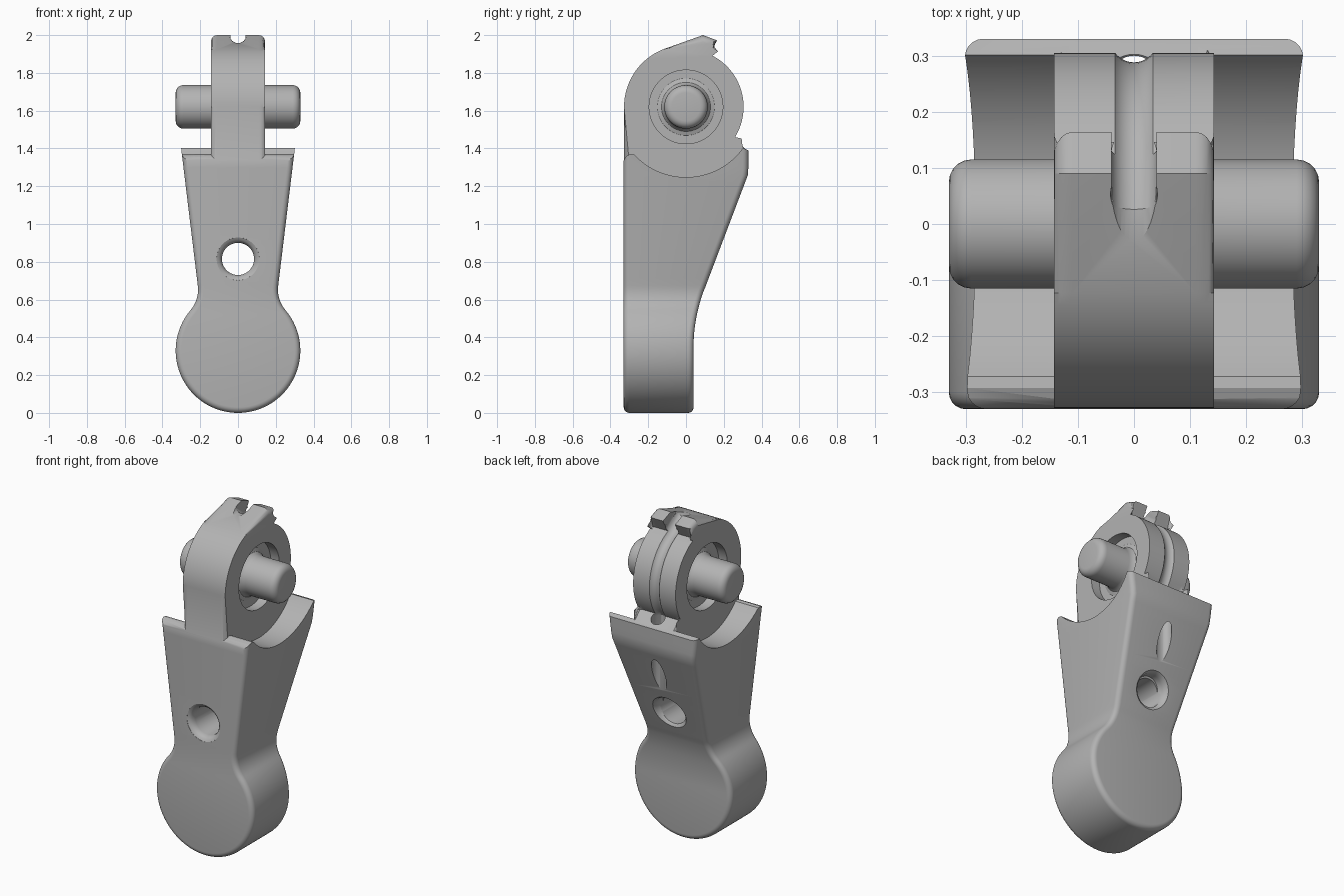
import bpy, bmesh
from math import sin, cos, pi, radians, sqrt
from mathutils import Vector, Matrix

if "Cube" in bpy.data.objects:
    bpy.data.objects.remove(bpy.data.objects["Cube"])

grey = bpy.data.materials.new("plain grey")
grey.use_nodes = True
COLOUR = (0.45, 0.45, 0.45, 1)
grey.diffuse_color = COLOUR
grey.node_tree.nodes["Principled BSDF"].inputs["Base Color"].default_value = COLOUR

AXLE = Vector((0, 0, 1.62))
HEAD_HALF = 0.143


def finish(name, bm):
    bmesh.ops.recalc_face_normals(bm, faces=bm.faces)
    mesh = bpy.data.meshes.new(name)
    bm.to_mesh(mesh)
    bm.free()
    mesh.materials.append(grey)
    ob = bpy.data.objects.new(name, mesh)
    bpy.context.collection.objects.link(ob)
    return ob


def loft(rings, caps=True):
    bm = bmesh.new()
    rows = [[bm.verts.new(p) for p in ring] for ring in rings]
    n = len(rows[0])
    for a, b in zip(rows, rows[1:]):
        for i in range(n):
            bm.faces.new((a[i], a[(i + 1) % n], b[(i + 1) % n], b[i]))
    if caps:
        bm.faces.new(rows[0])
        bm.faces.new(rows[-1])
    return bm, rows


def lathe(name, profile, origin, direction, n=72):
    """Turn (radius, distance) pairs around an axis."""
    m = Matrix.Translation(origin) @ Vector(direction).to_track_quat('Z', 'Y').to_matrix().to_4x4()
    rings = [[m @ Vector((r * cos(2 * pi * i / n), r * sin(2 * pi * i / n), t))
              for i in range(n)] for r, t in profile]
    return finish(name, loft(rings)[0])


def prism(name, outline, half, bevel=0):
    """Extrude a (y, z) outline across x."""
    bm, rows = loft([[(x, y, z) for y, z in outline] for x in (-half, half)])
    if bevel:
        edges = [e for e in bm.edges if abs(e.verts[0].co.x - e.verts[1].co.x) < 1e-6]
        bmesh.ops.bevel(bm, geom=edges, offset=bevel, segments=5, profile=0.5, affect='EDGES')
    return finish(name, bm)


def arc(radius, start, end, n):
    angles = [radians(start + (end - start) * i / n) for i in range(n + 1)]
    return [(radius * cos(a), AXLE.z + radius * sin(a)) for a in angles]


def boolean(ob, other, operation='DIFFERENCE'):
    mod = ob.modifiers.new("cut", 'BOOLEAN')
    mod.operation, mod.solver, mod.object = operation, 'EXACT', other
    bpy.context.view_layer.update()
    mesh = bpy.data.meshes.new_from_object(ob.evaluated_get(bpy.context.evaluated_depsgraph_get()))
    ob.modifiers.clear()
    ob.data = mesh
    bpy.data.objects.remove(other)


# Body: paddle outline with a sloping back and rounded rims
def back(z):
    if z > 1.265:
        return 0.33
    if z > 0.66:
        return 0.1 + (z - 0.66) * 0.38
    return 0.04 + 0.613 * max(0, z - 0.35) ** 2


right = [Vector((0.33 * cos(a), 0.33 + 0.33 * sin(a)))
         for a in (radians(-90 + 130 * i / 40) for i in range(41))]
p, q, s = right[-1], Vector((0.204, 0.60)), Vector((0.213, 0.675))
for i in range(1, 11):
    t = i / 10
    right.append(p * (1 - t) ** 2 + q * 2 * t * (1 - t) + s * t * t)
end = Vector((0.307, 1.45))
right += [s.lerp(end, i / 20) for i in range(1, 21)]


def inset(d):
    pts = []
    for i, v in enumerate(right):
        if i == 0:
            normal = Vector((0, -1))
        elif i == len(right) - 1:
            normal = Vector((1, 0))
        else:
            t = (right[i + 1] - right[i - 1]).normalized()
            normal = Vector((t.y, -t.x))
        pts.append(v - normal * d)
    return pts


R = 0.03
steps = [radians(90 * i / 5) for i in range(6)]
rims = [(R * (1 - sin(a)), R * (1 - cos(a))) for a in steps]
rings = []
for side, rim in ((-1, rims), (1, rims[::-1])):
    for d, depth in rim:
        half = inset(d)
        ring = [(v.x, -0.33 + depth if side < 0 else back(v.y) - depth, v.y) for v in half]
        rings.append(ring + [(-x, y, z) for x, y, z in ring[:0:-1]])
bm, rows = loft(rings, caps=False)
n = len(rows[0])
for row in (rows[0], rows[-1]):
    bm.faces.new((row[0], row[1], row[-1]))
    for i in range(1, len(right) - 1):
        bm.faces.new((row[i], row[i + 1], row[n - i - 1], row[n - i]))
# close the top, which the cradle cut then removes
top = len(right) - 1
bm.faces.new([r[top] for r in rows] + [r[top + 1] for r in reversed(rows)])
bmesh.ops.delete(bm, geom=[f for f in bm.faces if len(f.verts) == 4 and
                           all(abs(v.co.z - 1.45) < 1e-5 for v in f.verts)], context='FACES_ONLY')
body = finish("lever_body", bm)

# Cradle scooped out under the axle
scoop = arc(0.372, -36, -137, 40) + [(-0.292, 1.37), (-0.312, 1.362), (-0.326, 1.345), (-0.335, 1.32),
                                     (-0.4, 1.32), (-0.4, 2.2), (0.4, 2.2), (0.4, 1.38), (0.33, 1.39)]
boolean(body, prism("cradle_cutter", scoop, 0.5))

# Head: round hub with a hooked lip on top and a ledge behind
hub = [(-0.328, 1.25)] + arc(0.328, 180, 112, 16) + [(0.09, 2.0), (0.164, 1.972)]
hub += arc(0.305, 66, -35, 30) + [(0.328, 1.387), (0.31, 1.28), (0.2, 1.15), (-0.2, 1.15)]
head = prism("hub_head", hub, HEAD_HALF, 0.033)
for side in (-1, 1):
    boolean(head, lathe("recess_cutter", [(0.195, 0.085), (0.195, 0.3)], AXLE, (side, 0, 0)))
boolean(body, head, 'UNION')

# Cord groove over the hub, running down through the back
path = [(-0.3, 1.997), (0.04, 1.997)] + arc(0.33, 66, -38, 30) + [(0.26, 0.8)]
path = [Vector(v) for v in path]
tube = []
for i, v in enumerate(path):
    a, b = path[max(i - 1, 0)], path[min(i + 1, len(path) - 1)]
    t = ((v - a).normalized() + (b - v).normalized()).normalized()
    tube.append([(0.042 * cos(k), v.x - t.y * 0.042 * sin(k), v.y + t.x * 0.042 * sin(k))
                 for k in (2 * pi * j / 32 for j in range(32))])
boolean(body, finish("cord_cutter", loft(tube)[0]))
slot = [(0.04, 1.975), (0.1, 1.94), (0.2, 1.94), (0.2, 2.1), (0.04, 2.1)]
boolean(body, prism("lip_slot_cutter", slot, 0.0405))

# Cross hole with eased rims
hole = [(0.115, -0.34), (0.113, -0.329), (0.1, -0.322), (0.09, -0.31), (0.085, -0.29), (0.085, 0.4)]
boolean(body, lathe("hole_cutter", hole, (0, 0, 0.815), (0, 1, 0)))
rim = [(0.08, -0.06), (0.09, -0.03), (0.097, -0.012), (0.11, 0), (0.112, 0.02)]
boolean(body, lathe("hole_rim_cutter", rim, (0, 0.159, 0.815), (0, 0.935, -0.354)))

# Axle pin with flared roots and rounded ends
half_pin = [(0.155, 0.08), (0.15, 0.086), (0.13, 0.093), (0.119, 0.108), (0.115, 0.13)]
half_pin += [(0.075 + 0.04 * cos(a), 0.29 + 0.04 * sin(a)) for a in steps]
pin = lathe("axle_pin", [(r, -t) for r, t in reversed(half_pin)] + half_pin, AXLE, (1, 0, 0))

for ob in (body, pin):
    bpy.ops.object.select_all(action='DESELECT')
    ob.select_set(True)
    bpy.context.view_layer.objects.active = ob
    bpy.ops.object.shade_smooth_by_angle(angle=radians(30))
